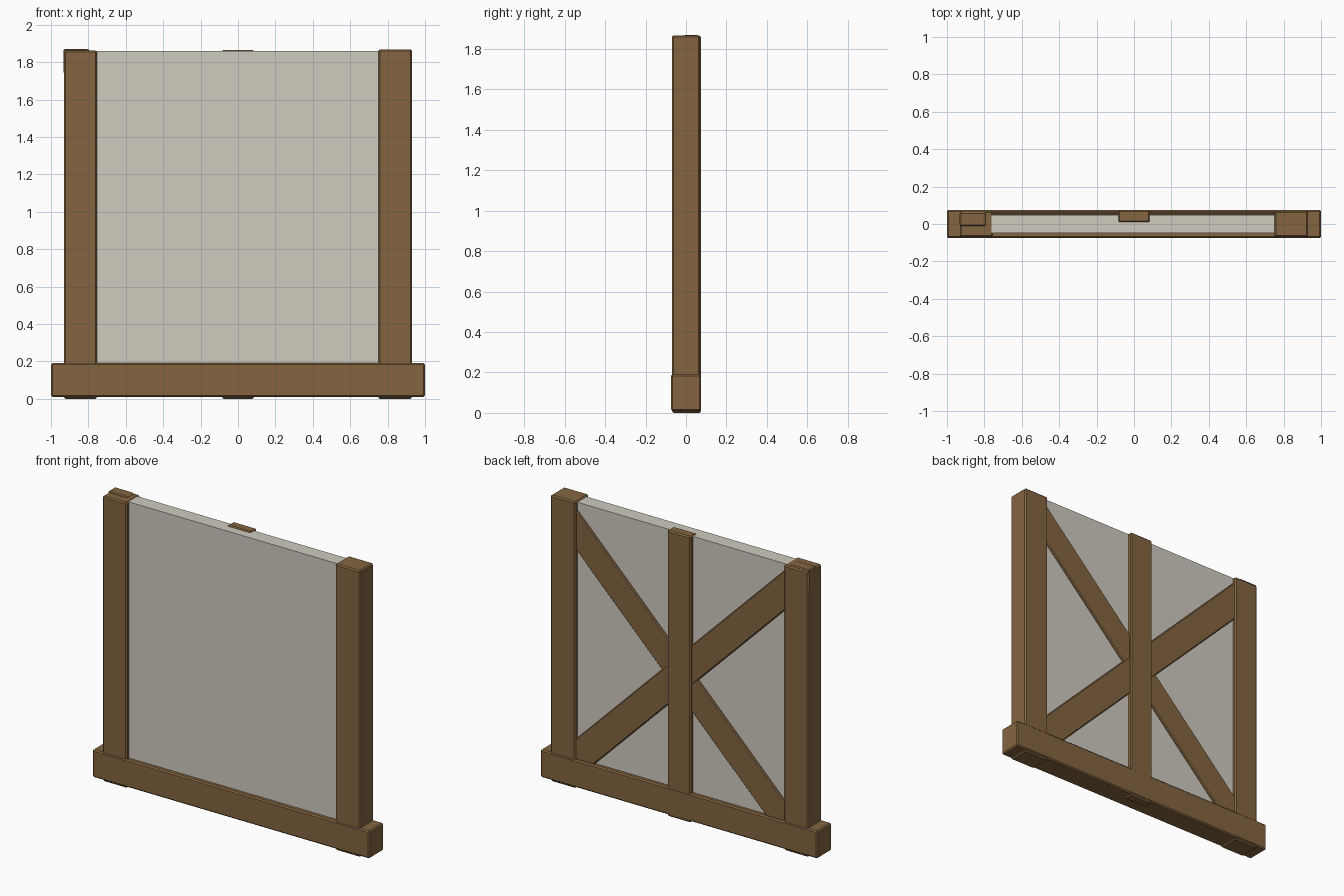
import bpy

if "Cube" in bpy.data.objects:
    bpy.data.objects.remove(bpy.data.objects["Cube"])


def material(name, rgb):
    m = bpy.data.materials.new(name)
    m.diffuse_color = (*rgb, 1)
    m.use_nodes = True
    m.node_tree.nodes["Principled BSDF"].inputs["Base Color"].default_value = m.diffuse_color
    return m


wood = material("wood", (0.23, 0.13, 0.052))
plaster = material("plaster", (0.62, 0.60, 0.52))


def prism(name, outline, y0, y1, mat, chamfer=0.0):
    """Extrude an x-z outline from y0 to y1, with optional chamfered edges."""
    n = len(outline)
    verts = [(x, y, z) for y in (y0, y1) for x, z in outline]
    faces = [tuple(range(n)), tuple(range(2 * n - 1, n - 1, -1))]
    faces += [(i, i + n, (i + 1) % n + n, (i + 1) % n) for i in range(n)]
    mesh = bpy.data.meshes.new(name)
    mesh.from_pydata(verts, [], faces)
    mesh.materials.append(mat)
    obj = bpy.data.objects.new(name, mesh)
    bpy.context.collection.objects.link(obj)
    if chamfer:
        bev = obj.modifiers.new("chamfer", 'BEVEL')
        bev.width = chamfer
        bev.segments = 1
    return obj


def beam(name, x0, x1, z0, z1, y0, y1, mat=wood, chamfer=0.008):
    return prism(name, [(x0, z0), (x1, z0), (x1, z1), (x0, z1)], y0, y1, mat, chamfer)


# Sill beam and upright posts
beam("sill_beam", -1, 1, 0.01, 0.19, -0.075, 0.075)
beam("left_post", -0.93, -0.755, 0, 1.862, -0.07, 0.07)
beam("right_post", 0.75, 0.93, 0, 1.868, -0.07, 0.07)
beam("center_post", -0.085, 0.085, 0, 1.866, 0.008, 0.074)

# Plaster infill panel
beam("wall_panel", -0.77, 0.77, 0.1, 1.86, -0.047, 0.048, plaster, 0)

# Crossed diagonal braces, with ends cut to fit the frame corners
def brace(name, side, w, top, y0, y1):
    c = 0.131
    pts = [(w, 0.01), (w, 0.01 + c), (-w + c, top), (-w, top),
           (-w, top - c), (w - c, 0.01)]
    pts = [(side * x, z) for x, z in pts]
    if side < 0:
        pts.reverse()
    prism(name, pts, y0, y1, wood, 0.006)


brace("brace_left_high", 1, 0.932, 1.87, -0.012, 0.062)
brace("brace_right_high", -1, 0.925, 1.855, -0.014, 0.060)
